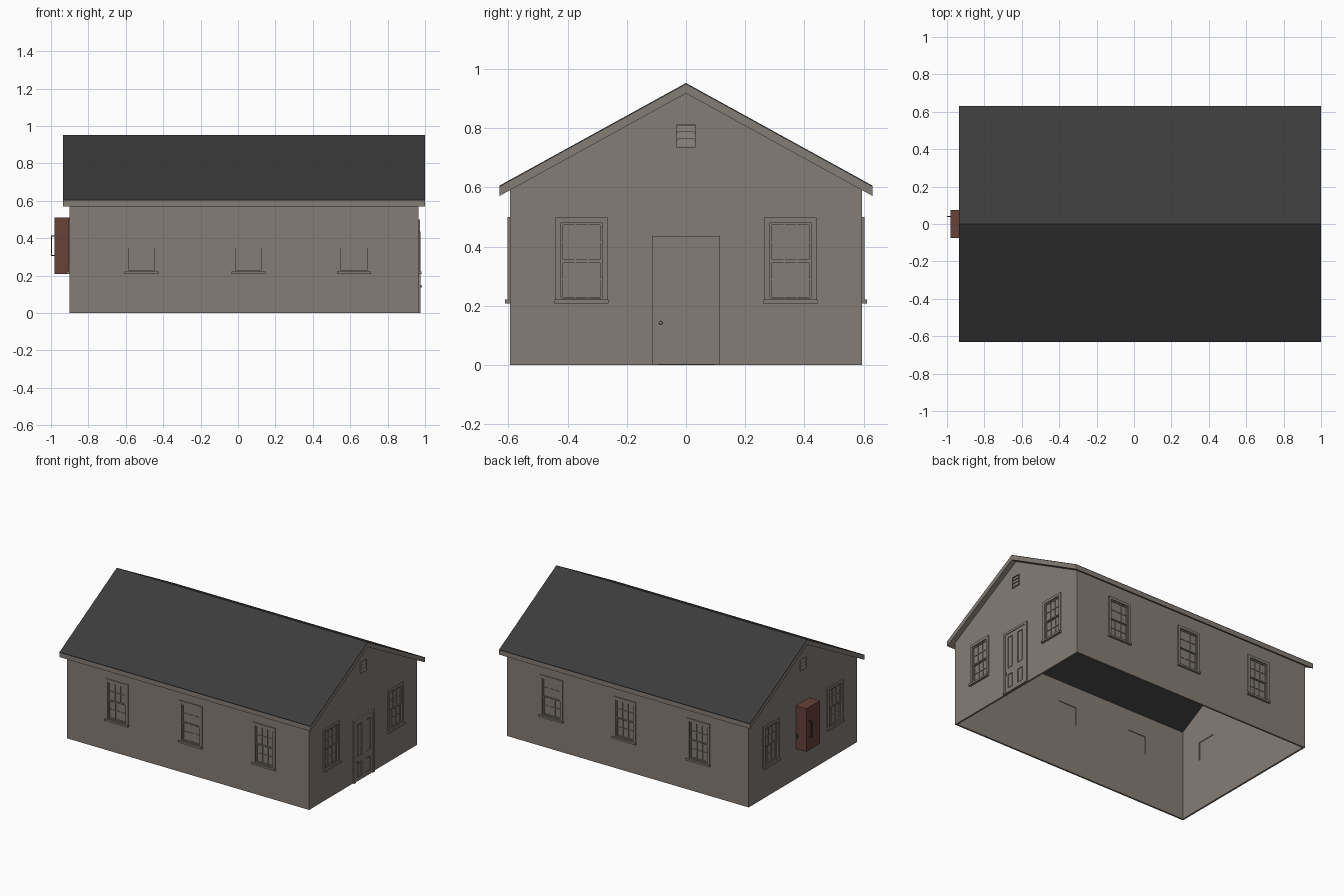
import bpy, bmesh, math
from mathutils import Matrix, Vector

if "Cube" in bpy.data.objects:
    bpy.data.objects.remove(bpy.data.objects["Cube"])

def mat(name, c):
    m = bpy.data.materials.new(name)
    m.diffuse_color = (*c, 1)
    m.use_nodes = True
    m.node_tree.nodes["Principled BSDF"].inputs["Base Color"].default_value = m.diffuse_color
    return m

TAUPE = mat("taupe_siding", (0.235, 0.205, 0.182))
DARK = mat("charcoal_roof", (0.044, 0.044, 0.044))
BROWN = mat("red_brown_box", (0.135, 0.054, 0.042))

X0, X1, Y = -0.90, 0.965, 0.595        # wall extents
RX0, RX1, RY = -0.935, 1.0, 0.63       # roof extents
T = 0.012                              # wall thickness

def roof_z(y, drop=0):
    return 0.952 - 0.55 * abs(y) - drop

def box(bm, u0, u1, v0, v1, z0, z1):
    """Box in wall space: u along the wall, v outward, z up."""
    m = Matrix.Translation(((u0 + u1) / 2, -(v0 + v1) / 2, (z0 + z1) / 2))
    m = m @ Matrix.Diagonal((u1 - u0, v1 - v0, z1 - z0, 1))
    bmesh.ops.create_cube(bm, size=1, matrix=m)

def frame(bm, u0, u1, v0, v1, z0, z1, w):
    box(bm, u0, u0 + w, v0, v1, z0, z1)
    box(bm, u1 - w, u1, v0, v1, z0, z1)
    box(bm, u0 + w, u1 - w, v0, v1, z0, z0 + w)
    box(bm, u0 + w, u1 - w, v0, v1, z1 - w, z1)

def prism(bm, pts, x0, x1):
    """Extrude a y-z outline along x."""
    f = bm.faces.new([bm.verts.new((x0, y, z)) for y, z in pts])
    r = bmesh.ops.extrude_face_region(bm, geom=[f])
    vs = [e for e in r["geom"] if isinstance(e, bmesh.types.BMVert)]
    bmesh.ops.translate(bm, verts=vs, vec=Vector((x1 - x0, 0, 0)))

def finish(bm, name, material, matrix=None):
    bmesh.ops.recalc_face_normals(bm, faces=bm.faces)
    me = bpy.data.meshes.new(name)
    bm.to_mesh(me)
    bm.free()
    me.materials.append(material)
    ob = bpy.data.objects.new(name, me)
    if matrix:
        ob.matrix_world = matrix
    bpy.context.collection.objects.link(ob)
    return ob

def place(x, y, deg):
    return Matrix.Translation((x, y, 0)) @ Matrix.Rotation(math.radians(deg), 4, 'Z')

# Window positions on all four walls
spots = []
for x in (-0.515, 0.055, 0.62):
    spots += [("front", place(x, -Y, 0)), ("back", place(x, Y, 180))]
for y in (-0.353, 0.353):
    spots += [("right", place(X1, y, 90)), ("left", place(X0, y, -90))]

# Walls: gabled prism hollowed out, with window openings cut through
bm = bmesh.new()
prism(bm, [(-Y, 0), (Y, 0), (Y, roof_z(Y, 0.004)), (0, roof_z(0, 0.004)), (-Y, roof_z(Y, 0.004))], X0, X1)
walls = finish(bm, "walls_solid", TAUPE)
bm = bmesh.new()
prism(bm, [(-Y + T, -1), (Y - T, -1), (Y - T, 2), (-Y + T, 2)], X0 + T, X1 - T)
inner = finish(bm, "inner_cutter", TAUPE)
bm = bmesh.new()
for _, m in spots:
    t = bmesh.new()
    box(t, -0.07, 0.07, -0.05, 0.05, 0.221, 0.481)
    t.transform(m)
    tmp = bpy.data.meshes.new("tmp")
    t.to_mesh(tmp)
    t.free()
    bm.from_mesh(tmp)
    bpy.data.meshes.remove(tmp)
holes = finish(bm, "window_cutter", TAUPE)
for c in (inner, holes):
    c.hide_render = True
    md = walls.modifiers.new("cut", 'BOOLEAN')
    md.operation, md.solver, md.object = 'DIFFERENCE', 'EXACT', c
bpy.context.view_layer.update()
dg = bpy.context.evaluated_depsgraph_get()
me = bpy.data.meshes.new_from_object(walls.evaluated_get(dg))
bpy.context.collection.objects.link(bpy.data.objects.new("walls", me))
for o in (walls, inner, holes):
    bpy.data.objects.remove(o)

# Windows: casing, sill, two six-pane sashes and glass
bm = bmesh.new()
frame(bm, -0.0875, 0.0875, 0, 0.007, 0.208, 0.50, 0.0185)
box(bm, -0.091, 0.091, 0, 0.016, 0.208, 0.221)
for z0, z1, v in ((0.221, 0.353, -0.009), (0.348, 0.481, -0.004)):
    frame(bm, -0.07, 0.07, v - 0.003, v + 0.004, z0, z1, 0.008)
    for u in (-0.021, 0.021):
        box(bm, u - 0.0025, u + 0.0025, v - 0.002, v + 0.002, z0, z1)
    zc = (z0 + z1) / 2
    box(bm, -0.07, 0.07, v - 0.002, v + 0.002, zc - 0.0025, zc + 0.0025)
    box(bm, -0.07, 0.07, v - 0.003, v - 0.002, z0, z1)
win = finish(bm, "window", TAUPE)
for i, (side, m) in enumerate(spots):
    ob = bpy.data.objects.new(f"window_{side}_{i}", win.data)
    ob.matrix_world = m
    bpy.context.collection.objects.link(ob)
bpy.data.objects.remove(win)

# Louvred vents near both gable peaks
for side, m in (("right", place(X1, 0, 90)), ("left", place(X0, 0, -90))):
    bm = bmesh.new()
    frame(bm, -0.032, 0.032, 0, 0.006, 0.735, 0.812, 0.004)
    for k in range(3):
        z = 0.74 + k * 0.0235
        prism(bm, [(0, z), (-0.006, z), (0, z + 0.021)], -0.028, 0.028)
    finish(bm, f"vent_{side}", TAUPE, m)

# Door with casing and four sunken panels, on the right gable
door_m = place(X1, 0, 90)
bm = bmesh.new()
for s in (-1, 1):
    box(bm, s * 0.105 - 0.009, s * 0.105 + 0.009, 0, 0.011, 0, 0.42)
box(bm, -0.114, 0.114, 0, 0.011, 0.42, 0.436)
finish(bm, "door_casing", TAUPE, door_m)
bm = bmesh.new()
box(bm, -0.096, 0.096, 0, 0.002, 0.002, 0.42)
for u0, u1 in ((-0.096, -0.071), (-0.025, 0.025), (0.071, 0.096)):
    box(bm, u0, u1, 0.002, 0.007, 0.002, 0.42)
for u0, u1 in ((-0.071, -0.025), (0.025, 0.071)):
    for z0, z1 in ((0.002, 0.028), (0.126, 0.172), (0.395, 0.42)):
        box(bm, u0, u1, 0.002, 0.007, z0, z1)
    for z0, z1 in ((0.028, 0.126), (0.172, 0.395)):
        box(bm, u0 + 0.006, u1 - 0.006, 0.002, 0.005, z0 + 0.006, z1 - 0.006)
finish(bm, "door", TAUPE, door_m)
bm = bmesh.new()
box(bm, -0.092, -0.078, 0.007, 0.009, 0.13, 0.166)
bmesh.ops.create_uvsphere(bm, u_segments=12, v_segments=8, radius=0.006,
                          matrix=Matrix.Translation((-0.085, -0.013, 0.142)))
finish(bm, "door_knob", TAUPE, door_m)

# Roof: thin dark sheet over taupe rake and eave boards
def chevron(d0, d1):
    return [(-RY, roof_z(RY, d0)), (0, roof_z(0, d0)), (RY, roof_z(RY, d0)),
            (RY, roof_z(RY, d1)), (0, roof_z(0, d1)), (-RY, roof_z(RY, d1))]

bm = bmesh.new()
prism(bm, chevron(0, 0.005), RX0, RX1)
finish(bm, "roof", DARK)
bm = bmesh.new()
prism(bm, chevron(0.005, 0.035), RX0, X0)
prism(bm, chevron(0.005, 0.035), X1, RX1)
finish(bm, "rake_boards", TAUPE)
bm = bmesh.new()
for s in (-1, 1):
    prism(bm, [(s * Y, roof_z(Y, 0.005)), (s * RY, roof_z(RY, 0.005)),
               (s * RY, roof_z(RY, 0.035)), (s * Y, roof_z(Y, 0.035))], X0, X1)
finish(bm, "eave_boards", TAUPE)

# Wall-mounted utility cabinet on the left gable, with handle and latch
cab_m = place(X0, 0, -90)
bm = bmesh.new()
box(bm, -0.075, 0.075, 0, 0.08, 0.21, 0.51)
finish(bm, "cabinet", BROWN, cab_m)
bm = bmesh.new()
box(bm, -0.043, -0.037, 0.094, 0.1, 0.305, 0.415)
for z in (0.308, 0.412):
    box(bm, -0.043, -0.037, 0.08, 0.094, z - 0.003, z + 0.003)
box(bm, -0.082, -0.075, 0.004, 0.016, 0.285, 0.315)
finish(bm, "cabinet_handle", DARK, cab_m)
